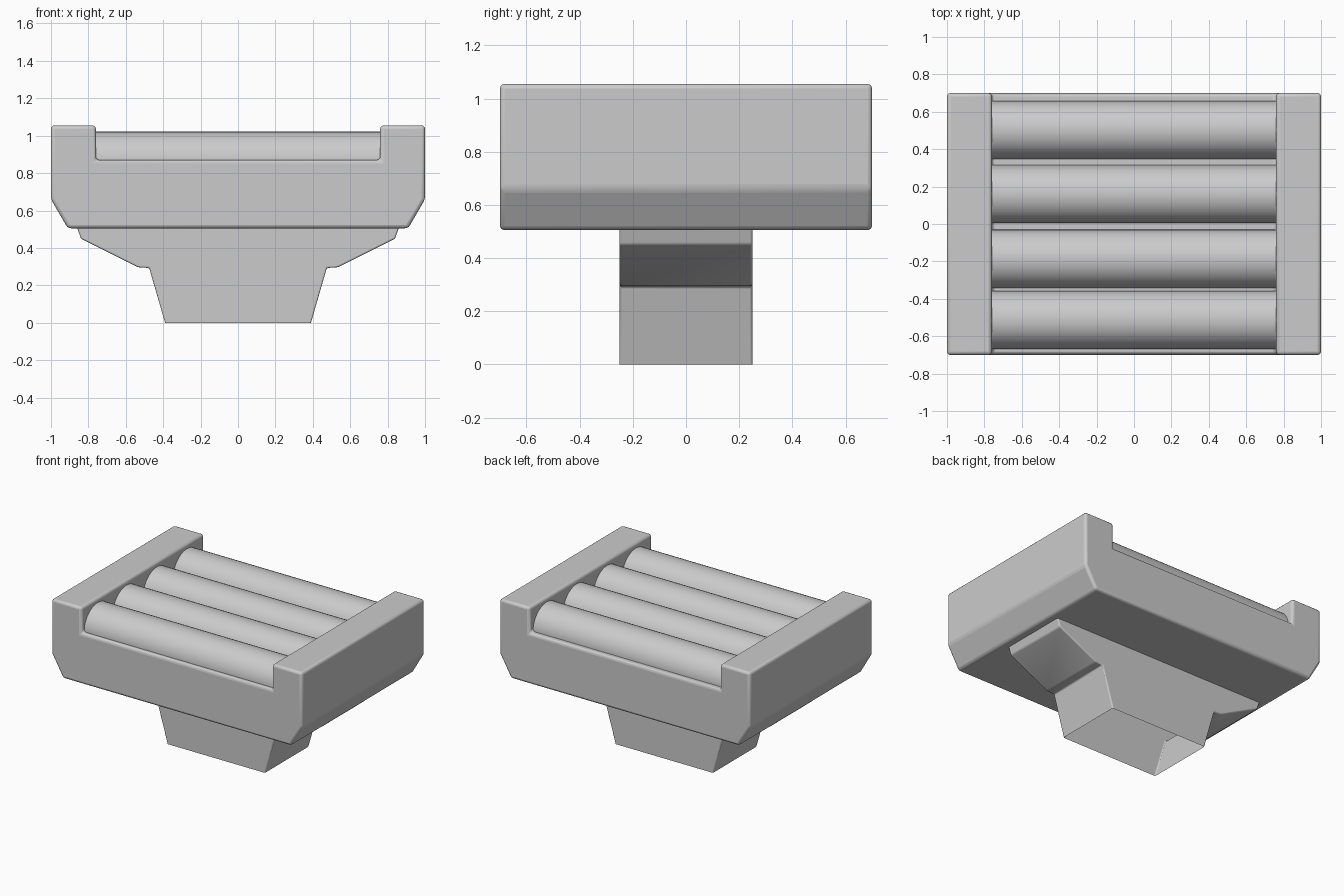
import bpy, bmesh, math
from mathutils import Matrix

if "Cube" in bpy.data.objects:
    bpy.data.objects.remove(bpy.data.objects["Cube"])


def finish(name, bm, bevel=0.0):
    bmesh.ops.recalc_face_normals(bm, faces=bm.faces)
    mesh = bpy.data.meshes.new(name)
    bm.to_mesh(mesh)
    bm.free()
    obj = bpy.data.objects.new(name, mesh)
    bpy.context.collection.objects.link(obj)
    if bevel:
        mod = obj.modifiers.new("rounded_edges", 'BEVEL')
        mod.width = bevel
        mod.segments = 3
        mod.limit_method = 'ANGLE'
        mod.angle_limit = math.radians(20)
    bpy.ops.object.select_all(action='DESELECT')
    obj.select_set(True)
    bpy.context.view_layer.objects.active = obj
    bpy.ops.object.shade_smooth_by_angle(angle=math.radians(30))
    return obj


def extrude_profile(half, depth):
    """Mirror a right-hand xz half profile and extrude it along y."""
    points = half + [(-x, z) for x, z in reversed(half)]
    bm = bmesh.new()
    face = bm.faces.new([bm.verts.new((x, -depth / 2, z)) for x, z in points])
    new = bmesh.ops.extrude_face_region(bm, geom=[face], use_keep_orig=True)["geom"]
    bmesh.ops.translate(bm, vec=(0, depth, 0),
                        verts=[v for v in new if isinstance(v, bmesh.types.BMVert)])
    bmesh.ops.recalc_face_normals(bm, faces=bm.faces)
    return bm


# Tray with raised side rails and chamfered lower corners
tray = extrude_profile([(0.91, 0.505), (1.0, 0.66), (1.0, 1.055),
                        (0.76, 1.055), (0.76, 0.87)], 1.4)
finish("roller_tray", tray, 0.018)

# Flared pedestal, a hollow shell open at the foot
base = extrude_profile([(0.39, 0.0), (0.475, 0.293), (0.535, 0.297),
                        (0.84, 0.45), (0.867, 0.53)], 0.5)
caps = [f for f in base.faces if abs(f.normal.z) > 0.99
        and (f.calc_center_median().z < 0.01 or f.calc_center_median().z > 0.52)]
bmesh.ops.delete(base, geom=caps, context='FACES_ONLY')
finish("pedestal", base, 0.008)

# Four rollers half sunk into the tray
for i, y in enumerate((-0.513, -0.186, 0.16, 0.503)):
    bm = bmesh.new()
    bmesh.ops.create_cone(bm, cap_ends=True, segments=40, radius1=0.156, radius2=0.156,
                          depth=1.53, matrix=Matrix.Translation((0, y, 0.866))
                          @ Matrix.Rotation(math.pi / 2, 4, 'Y'))
    finish(f"roller_{i + 1}", bm)
